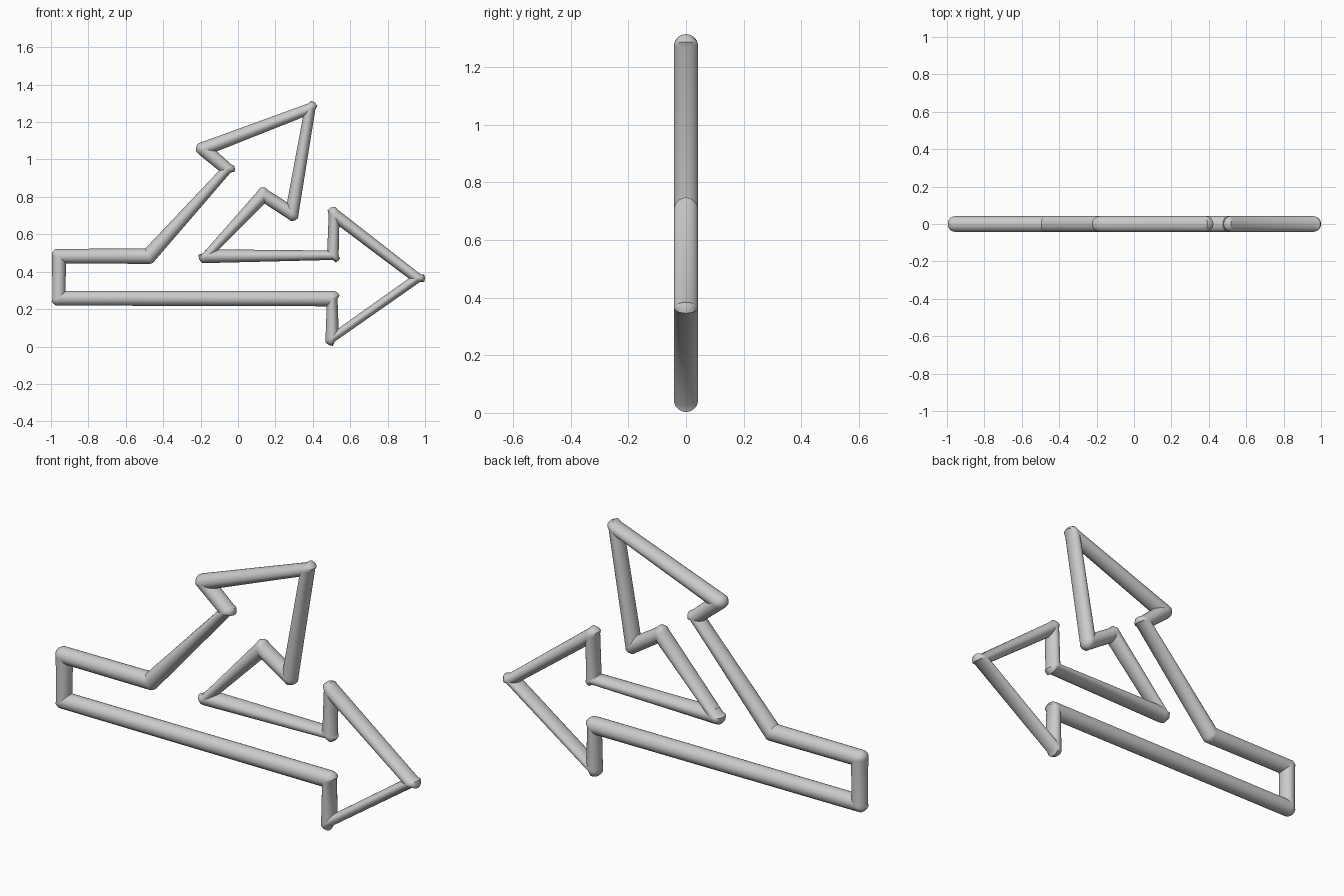
import bpy, bmesh, math
from mathutils import Vector

if "Cube" in bpy.data.objects:
    bpy.data.objects.remove(bpy.data.objects["Cube"])

R = 0.042      # tube radius
SIDES = 24
FAN = 5        # rings turning each corner

# Centre line corners: x, z, half width arriving, half width leaving
corners = [
    (-0.957, 0.258, 0.039, 0.034),   # tail, lower
    (-0.957, 0.483, 0.038, 0.039),   # tail, upper
    (-0.478, 0.483, 0.041, 0.041),   # branch bend
    (-0.058, 0.948, 0.026, 0.034),   # upper head, left notch
    (-0.184, 1.056, 0.038, 0.038),   # upper head, left barb
    (0.385, 1.272, 0.029, 0.029),    # upper head, tip
    (0.288, 0.712, 0.036, 0.036),    # upper head, right barb
    (0.136, 0.810, 0.035, 0.037),    # upper head, right notch
    (-0.170, 0.483, 0.023, 0.037),   # crotch
    (0.507, 0.488, 0.025, 0.031),    # right head, upper notch
    (0.514, 0.705, 0.029, 0.033),    # right head, upper barb
    (0.958, 0.365, 0.028, 0.025),    # right head, tip
    (0.504, 0.045, 0.023, 0.036),    # right head, lower barb
    (0.504, 0.256, 0.028, 0.041),    # right head, lower notch
]


def heading(a, b):
    return math.atan2(b[1] - a[1], b[0] - a[0])


# Sweep an oval section round the outline, pivoting at every corner
bm = bmesh.new()
rings = []
n = len(corners)
for i, (x, z, w_in, w_out) in enumerate(corners):
    a0 = heading(corners[i - 1], corners[i])
    a1 = heading(corners[i], corners[(i + 1) % n])
    turn = (a1 - a0 + math.pi) % (2 * math.pi) - math.pi
    for k in range(FAN):
        t = k / (FAN - 1)
        a = a0 + turn * t
        w = w_in if k == 0 else w_out if k == FAN - 1 else R
        side = Vector((-math.sin(a), 0, math.cos(a)))
        ring = []
        for s in range(SIDES):
            p = 2 * math.pi * s / SIDES
            co = Vector((x, 0, z)) + side * (w * math.cos(p))
            co.y = R * math.sin(p)
            ring.append(bm.verts.new(co))
        rings.append(ring)

for i, ring in enumerate(rings):
    nxt = rings[(i + 1) % len(rings)]
    for s in range(SIDES):
        e = (s + 1) % SIDES
        bm.faces.new((ring[s], nxt[s], nxt[e], ring[e]))
if bm.calc_volume(signed=True) < 0:
    bmesh.ops.reverse_faces(bm, faces=bm.faces[:])

mesh = bpy.data.meshes.new("forked_arrow_tube")
bm.to_mesh(mesh)
bm.free()
obj = bpy.data.objects.new("forked_arrow_tube", mesh)
bpy.context.collection.objects.link(obj)
bpy.context.view_layer.objects.active = obj
obj.select_set(True)
bpy.ops.object.shade_smooth_by_angle(angle=math.radians(50))
